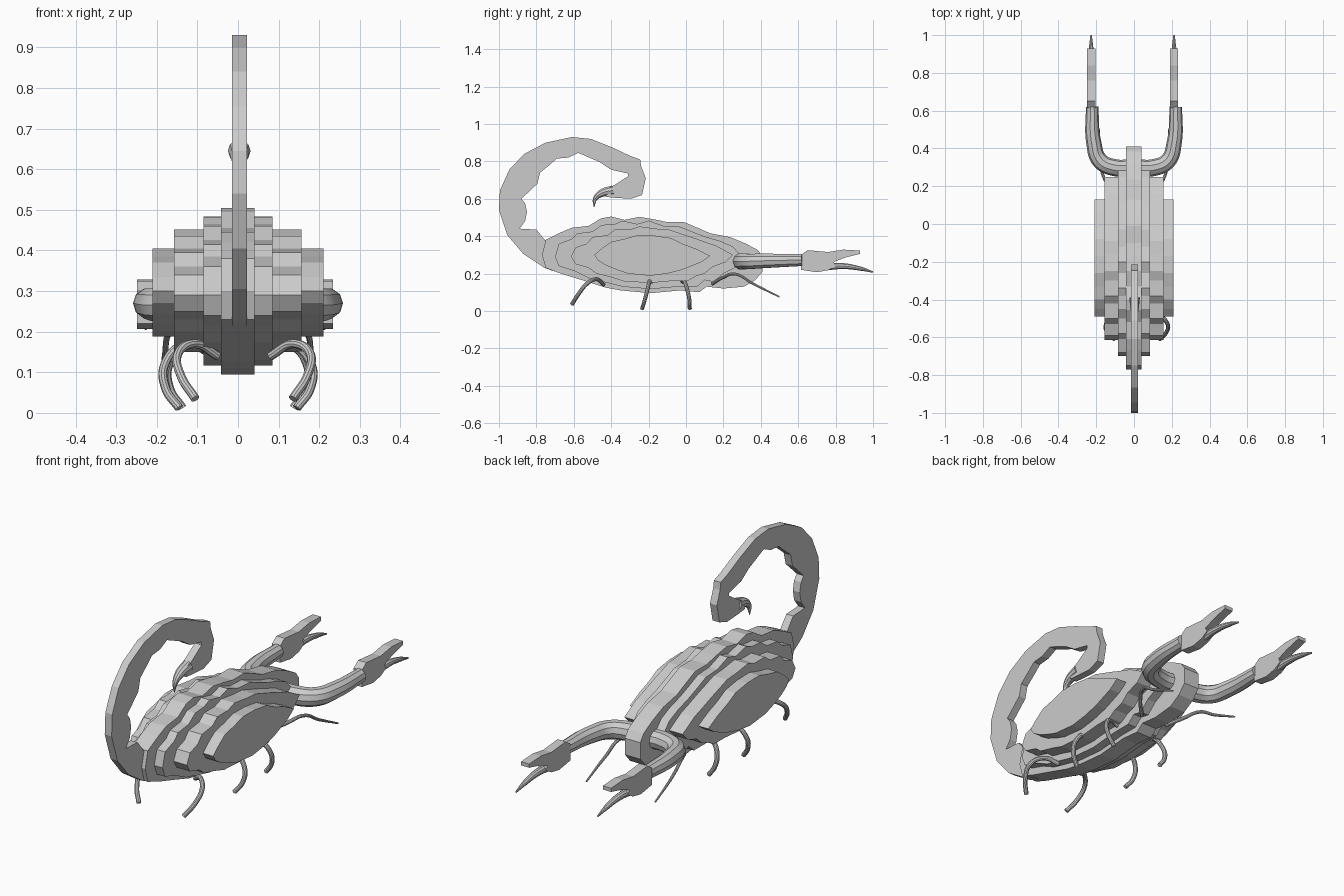
import bpy, bmesh
from mathutils import Vector


def slab(name, x0, x1, pts):
    """Flat plate: (y, z) outline extruded along x."""
    bm = bmesh.new()
    face = bm.faces.new([bm.verts.new((x0, y, z)) for y, z in pts])
    ext = bmesh.ops.extrude_face_region(bm, geom=[face])
    bmesh.ops.translate(bm, vec=Vector((x1 - x0, 0, 0)),
                        verts=[v for v in ext['geom'] if isinstance(v, bmesh.types.BMVert)])
    bmesh.ops.recalc_face_normals(bm, faces=bm.faces[:])
    bmesh.ops.triangulate(bm, faces=[f for f in bm.faces if len(f.verts) > 4])
    me = bpy.data.meshes.new(name)
    bm.to_mesh(me)
    bm.free()
    ob = bpy.data.objects.new(name, me)
    bpy.context.collection.objects.link(ob)
    return ob


def tube(name, pts, radii, side=1, dx=0.0):
    """Smooth round tube through points, radius given per point."""
    cu = bpy.data.curves.new(name, 'CURVE')
    cu.dimensions = '3D'
    cu.bevel_depth = 1.0
    cu.bevel_resolution = 3
    cu.use_fill_caps = True
    cu.resolution_u = 8
    sp = cu.splines.new('BEZIER')
    sp.bezier_points.add(len(pts) - 1)
    for bp, (x, y, z), r in zip(sp.bezier_points, pts, radii):
        bp.co = (x * side + dx, y, z)
        bp.radius = r
        bp.handle_left_type = bp.handle_right_type = 'AUTO'
    ob = bpy.data.objects.new(name, cu)
    bpy.context.collection.objects.link(ob)
    bpy.ops.object.select_all(action='DESELECT')
    ob.select_set(True)
    bpy.context.view_layer.objects.active = ob
    bpy.ops.object.convert(target='MESH')
    bpy.ops.object.shade_smooth_by_angle()
    return bpy.context.object


# Body: nested plates, the widest one having the smallest outline
slab("body_core", -0.042, 0.041, [
    (-.77, .30), (-.75, .38), (-.67, .42), (-.61, .445), (-.52, .455), (-.455, .495),
    (-.40, .505), (-.33, .487), (-.25, .503), (-.17, .49), (-.1, .475), (-.01, .475),
    (.05, .45), (.13, .415), (.235, .395), (.32, .36), (.385, .325), (.41, .29),
    (.41, .21), (.37, .165), (.31, .13), (.2, .12), (.11, .13), (.07, .10), (-.03, .11),
    (-.19, .095), (-.35, .11), (-.43, .125), (-.54, .16), (-.67, .20), (-.75, .23)])
slab("body_plate_inner", -0.085, 0.085, [
    (-.70, .29), (-.68, .36), (-.61, .385), (-.58, .415), (-.50, .425), (-.45, .46),
    (-.38, .465), (-.34, .482), (-.26, .465), (-.20, .483), (-.12, .455), (-.03, .45),
    (.03, .425), (.11, .395), (.18, .375), (.25, .345), (.30, .29), (.27, .235),
    (.20, .20), (.15, .155), (.10, .165), (.06, .13), (-.04, .13), (-.19, .117),
    (-.34, .13), (-.42, .15), (-.52, .175), (-.60, .215), (-.68, .24)])
slab("body_plate_middle", -0.157, 0.156, [
    (-.615, .29), (-.59, .34), (-.53, .36), (-.50, .395), (-.42, .405), (-.38, .435),
    (-.30, .435), (-.25, .452), (-.16, .44), (-.09, .435), (-.03, .415), (.03, .395),
    (.10, .37), (.16, .35), (.25, .30), (.21, .26), (.14, .235), (.10, .20),
    (.05, .185), (.01, .16), (-.08, .16), (-.19, .15), (-.33, .158), (-.40, .18),
    (-.48, .20), (-.52, .23), (-.59, .25)])
slab("body_plate_outer", -0.21, 0.21, [
    (-.49, .30), (-.45, .335), (-.40, .37), (-.33, .385), (-.26, .405), (-.17, .403),
    (-.08, .39), (-.02, .36), (.06, .33), (.13, .295), (.08, .26), (-.02, .22),
    (-.10, .20), (-.19, .188), (-.31, .20), (-.37, .22), (-.43, .245), (-.47, .27)])

# Tail: arched flat profile
slab("tail", -0.015, 0.022, [
    (-.70, .21), (-.755, .23), (-.87, .305), (-.955, .405), (-1.0, .54), (-.995, .645),
    (-.945, .755), (-.865, .84), (-.75, .90), (-.61, .93), (-.51, .92), (-.395, .875),
    (-.30, .83), (-.245, .81), (-.24, .775), (-.215, .71), (-.235, .62), (-.295, .60),
    (-.38, .605), (-.43, .61), (-.42, .655), (-.38, .675), (-.31, .72), (-.31, .735),
    (-.40, .755), (-.46, .795), (-.575, .845), (-.63, .82), (-.69, .815), (-.73, .78),
    (-.78, .74), (-.795, .68), (-.88, .60), (-.86, .575), (-.85, .53), (-.86, .48),
    (-.89, .44), (-.80, .435), (-.755, .38), (-.70, .34)])
# Stinger
tube("stinger", [(.003, -.39, .645), (.003, -.45, .63), (.003, -.485, .60), (.003, -.492, .555)],
     [.028, .022, .013, .002])

# Claws on arms
for side, tag, cx in ((-1, "left", -.227), (1, "right", .212)):
    tube(f"{tag}_arm", [(0, .30, .265), (.10, .298, .265), (.18, .335, .265),
                        (.213, .43, .268), (.222, .62, .272)],
         [.045, .045, .043, .040, .033], side)
    slab(f"{tag}_claw", cx - .022, cx + .022, [
        (.615, .30), (.65, .325), (.76, .315), (.84, .328), (.93, .323), (.93, .305),
        (.85, .285), (.79, .262), (.80, .24), (.76, .218), (.70, .207), (.615, .22)])
    tube(f"{tag}_lower_finger", [(cx, .74, .235), (cx, .84, .24), (cx, .93, .227), (cx, 1.0, .208)],
         [.020, .017, .012, .004])

    # Legs and the thin front feelers
    rear_dx = .03 if side > 0 else 0
    tube(f"{tag}_rear_leg", [(.05, -.44, .14), (.105, -.48, .17), (.148, -.53, .145),
                             (.14, -.575, .09), (.105, -.61, .035)],
         [.011] * 5, side, rear_dx)
    tube(f"{tag}_middle_leg", [(.06, -.18, .15), (.13, -.19, .168), (.18, -.205, .12),
                               (.178, -.22, .06), (.145, -.235, .012)], [.011] * 5, side)
    tube(f"{tag}_front_leg", [(.06, -.02, .15), (.13, -.012, .165), (.17, .005, .12),
                              (.168, .018, .06), (.137, .02, .012)], [.011] * 5, side)
    tube(f"{tag}_feeler", [(.07, .14, .145), (.13, .20, .18), (.165, .26, .198),
                           (.18, .36, .145), (.185, .50, .075)],
         [.009, .009, .008, .007, .004], side)
